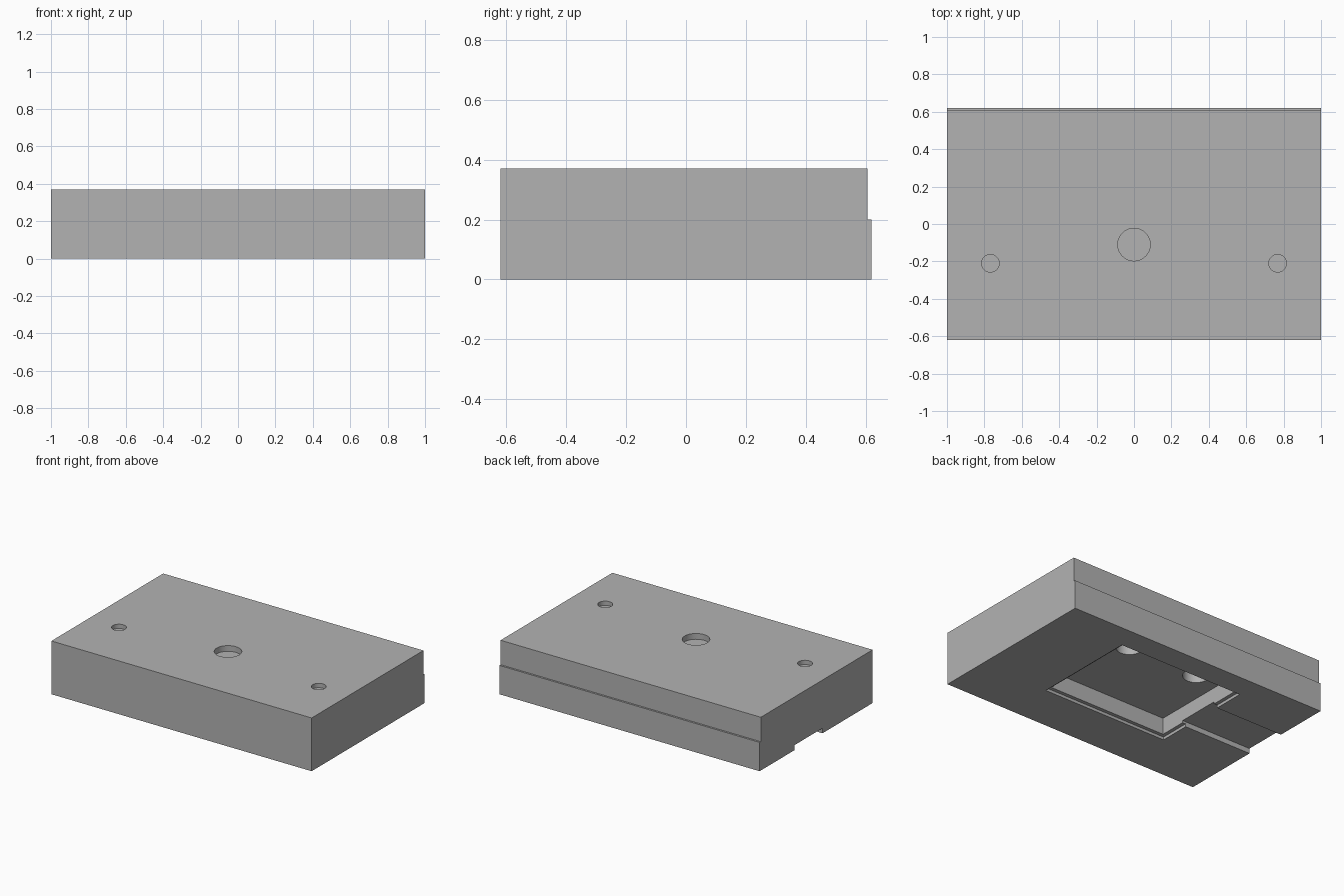
import bpy
import bmesh
from mathutils import Matrix, Vector

default_cube = bpy.data.objects.get("Cube")
if default_cube:
    bpy.data.objects.remove(default_cube, do_unlink=True)

HEIGHT = 0.37
CEILING = 0.135
grey = bpy.data.materials.new("plain grey")
grey.use_nodes = True
grey.diffuse_color = (0.45, 0.45, 0.45, 1)
grey.node_tree.nodes["Principled BSDF"].inputs["Base Color"].default_value = grey.diffuse_color


def add_object(name, bm):
    bmesh.ops.recalc_face_normals(bm, faces=bm.faces)
    mesh = bpy.data.meshes.new(name)
    bm.to_mesh(mesh)
    bm.free()
    mesh.materials.append(grey)
    obj = bpy.data.objects.new(name, mesh)
    bpy.context.collection.objects.link(obj)
    return obj


def box(name, low, high):
    low, high = Vector(low), Vector(high)
    bm = bmesh.new()
    place = Matrix.Translation((low + high) / 2) @ Matrix.Diagonal((*(high - low), 1))
    bmesh.ops.create_cube(bm, size=1, matrix=place)
    return add_object(name, bm)


def cylinder(name, x, y, radius, bottom, top):
    bm = bmesh.new()
    bmesh.ops.create_cone(bm, cap_ends=True, segments=48, radius1=radius, radius2=radius,
                          depth=top - bottom,
                          matrix=Matrix.Translation((x, y, (bottom + top) / 2)))
    return add_object(name, bm)


# Block: side profile with a shallow step along the upper back, extruded across x
bm = bmesh.new()
profile = [(-0.62, 0), (0.62, 0), (0.62, 0.2), (0.607, 0.2), (0.607, HEIGHT), (-0.62, HEIGHT)]
face = bm.faces.new([bm.verts.new((-1, y, z)) for y, z in profile])
side = bmesh.ops.extrude_face_region(bm, geom=[face])["geom"]
bmesh.ops.translate(bm, vec=(2, 0, 0), verts=[v for v in side if isinstance(v, bmesh.types.BMVert)])
block = add_object("housing_block", bm)

# Underside: lid recess, main pocket and the cable slot leaving on the right
cutters = [
    box("lid_recess_cutter", (-0.48, -0.285, -0.1), (0.48, 0.455, 0.02)),
    box("pocket_cutter", (-0.455, -0.26, -0.1), (0.455, 0.43, CEILING)),
    box("cable_slot_cutter", (-1.1, -0.07, -0.1), (-0.4, 0.235, 0.035)),
    # Shallow button hole in the top
    cylinder("button_hole_cutter", 0, -0.11, 0.087, HEIGHT - 0.04, HEIGHT + 0.1),
]
# Small top holes and round sockets in the pocket ceiling, one of each per side
for s in (-1, 1):
    cutters.append(cylinder("small_hole_cutter", s * 0.768, -0.21, 0.047, HEIGHT - 0.03, HEIGHT + 0.1))
    cutters.append(cylinder("socket_cutter", s * 0.272, 0.28, 0.085, CEILING - 0.05, CEILING + 0.1))

bpy.context.view_layer.objects.active = block
for cutter in cutters:
    cutter.hide_render = True
    cut = block.modifiers.new("cut", "BOOLEAN")
    cut.operation = "DIFFERENCE"
    cut.solver = "EXACT"
    cut.object = cutter
    bpy.ops.object.modifier_apply(modifier=cut.name)
    bpy.data.objects.remove(cutter, do_unlink=True)

# Smooth hole walls, crisp edges
bpy.ops.object.select_all(action="DESELECT")
block.select_set(True)
bpy.ops.object.shade_smooth_by_angle()
